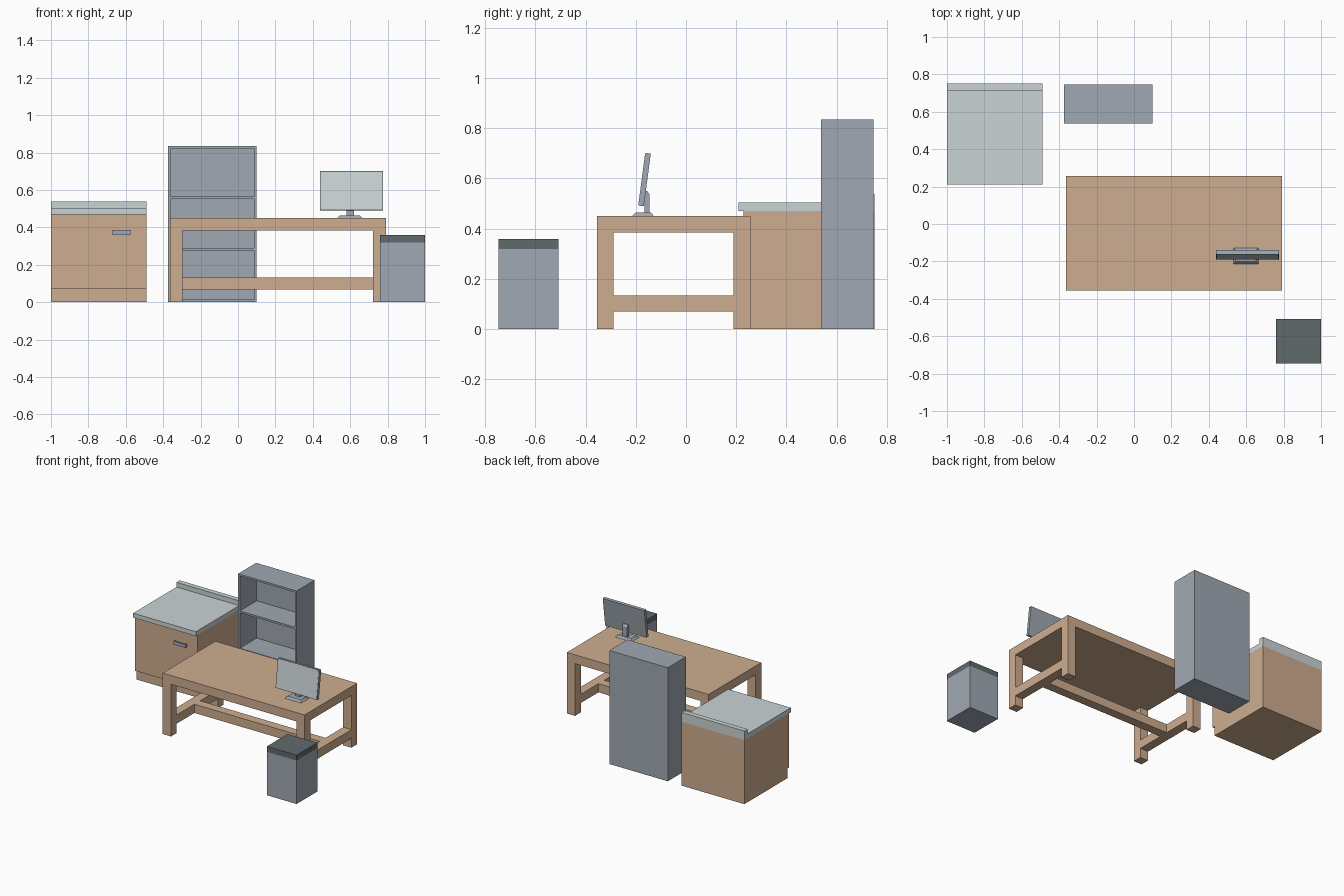
import bpy, bmesh, math
from mathutils import Matrix, Vector

if "Cube" in bpy.data.objects:
    bpy.data.objects.remove(bpy.data.objects["Cube"])


def material(name, r, g, b):
    lin = [((c / 255 + 0.055) / 1.055) ** 2.4 for c in (r, g, b)]
    m = bpy.data.materials.new(name)
    m.diffuse_color = (*lin, 1)
    m.use_nodes = True
    m.node_tree.nodes["Principled BSDF"].inputs["Base Color"].default_value = m.diffuse_color
    return m


WOOD = material("wood", 206, 174, 144)
GREY = material("grey metal", 161, 169, 179)
PALE = material("pale grey", 203, 212, 213)
DARK = material("dark grey", 96, 106, 108)


def finish(name, bm, mat):
    bmesh.ops.recalc_face_normals(bm, faces=bm.faces)
    me = bpy.data.meshes.new(name)
    bm.to_mesh(me)
    bm.free()
    me.materials.append(mat)
    ob = bpy.data.objects.new(name, me)
    bpy.context.collection.objects.link(ob)
    return ob


def box(name, mat, x, y, z, taper=0.0):
    """Box from (min, max) pairs; taper pulls the top edges inwards."""
    bm = bmesh.new()
    bmesh.ops.create_cube(bm, size=1)
    for v in bm.verts:
        t = taper if v.co.z > 0 else 0
        v.co = Vector((x[0] + t if v.co.x < 0 else x[1] - t,
                       y[0] + t if v.co.y < 0 else y[1] - t,
                       z[0] if v.co.z < 0 else z[1]))
    return finish(name, bm, mat)


def extrude_x(name, mat, profile, x0, x1):
    """Side profile of (y, z) points extruded along x."""
    bm = bmesh.new()
    f = bm.faces.new([bm.verts.new((x0, y, z)) for y, z in profile])
    r = bmesh.ops.extrude_face_region(bm, geom=[f])
    vs = [g for g in r["geom"] if isinstance(g, bmesh.types.BMVert)]
    bmesh.ops.translate(bm, vec=(x1 - x0, 0, 0), verts=vs)
    return finish(name, bm, mat)


# Cabinet: body with toe recess, countertop with raised back edge, handle
extrude_x("cabinet_body", WOOD,
          [(0.25, 0), (0.75, 0), (0.75, 0.47), (0.23, 0.47), (0.23, 0.072), (0.25, 0.072)],
          -1.0, -0.49)
extrude_x("cabinet_countertop", PALE,
          [(0.21, 0.47), (0.75, 0.47), (0.75, 0.538), (0.713, 0.538), (0.713, 0.503), (0.21, 0.503)],
          -1.0, -0.49)
box("cabinet_handle", GREY, (-0.672, -0.575), (0.211, 0.219), (0.36, 0.385))
for i, x in enumerate((-0.672, -0.583)):
    box(f"cabinet_handle_post_{i}", GREY, (x, x + 0.008), (0.219, 0.231), (0.36, 0.385))

# Bookcase: sides, top, bottom, two shelves and back panel
BX, BY, BT = (-0.375, 0.10), (0.538, 0.747), 0.014
for n, x in (("left", BX[0]), ("right", BX[1] - BT)):
    box(f"bookcase_{n}_side", GREY, (x, x + BT), BY, (0, 0.835))
inner = (BX[0] + BT, BX[1] - BT)
for n, z in (("bottom", 0), ("lower_shelf", 0.277), ("upper_shelf", 0.551), ("top", 0.821)):
    box(f"bookcase_{n}", GREY, inner, BY, (z, z + BT))
box("bookcase_back", GREY, inner, (BY[1] - BT, BY[1]), (BT, 0.821))

# Desk: top slab, four legs, H-shaped stretcher
DX, DY, L, TOP = (-0.364, 0.79), (-0.355, 0.257), 0.067, 0.449
box("desk_top", WOOD, DX, DY, (0.384, TOP))
for nx, x in (("left", DX[0]), ("right", DX[1] - L)):
    for ny, y in (("front", DY[0]), ("back", DY[1] - L)):
        box(f"desk_leg_{ny}_{nx}", WOOD, (x, x + L), (y, y + L), (0, 0.384))
    box(f"desk_stretcher_{nx}", WOOD, (x, x + L), (DY[0] + L, DY[1] - L), (0.069, 0.133))
yc = sum(DY) / 2
box("desk_stretcher_middle", WOOD, (DX[0] + L, DX[1] - L), (yc - L / 2, yc + L / 2), (0.069, 0.133))

# Monitor: tapered base, neck, tilted panel with a thin screen plate
box("monitor_base", GREY, (0.531, 0.665), (-0.214, -0.127), (TOP, 0.463), taper=0.013)
extrude_x("monitor_neck", GREY,
          [(-0.165, 0.462), (-0.145, 0.462), (-0.145, 0.535), (-0.155, 0.55), (-0.165, 0.55)],
          0.58, 0.62)
tilt = Matrix.Translation((0.6065, -0.165, 0.595)) @ Matrix.Rotation(math.radians(-7.5), 4, 'X')
panel = box("monitor_panel", GREY, (-0.169, 0.169), (-0.010, 0.011), (-0.1055, 0.1055))
screen = box("monitor_screen", PALE, (-0.165, 0.165), (-0.0115, -0.009), (-0.1015, 0.1015))
for ob in (panel, screen):
    ob.data.transform(tilt)

# Waste bin with dark lid
box("bin_body", GREY, (0.758, 1.0), (-0.747, -0.507), (0, 0.319))
box("bin_lid", DARK, (0.758, 1.0), (-0.747, -0.507), (0.319, 0.359))
